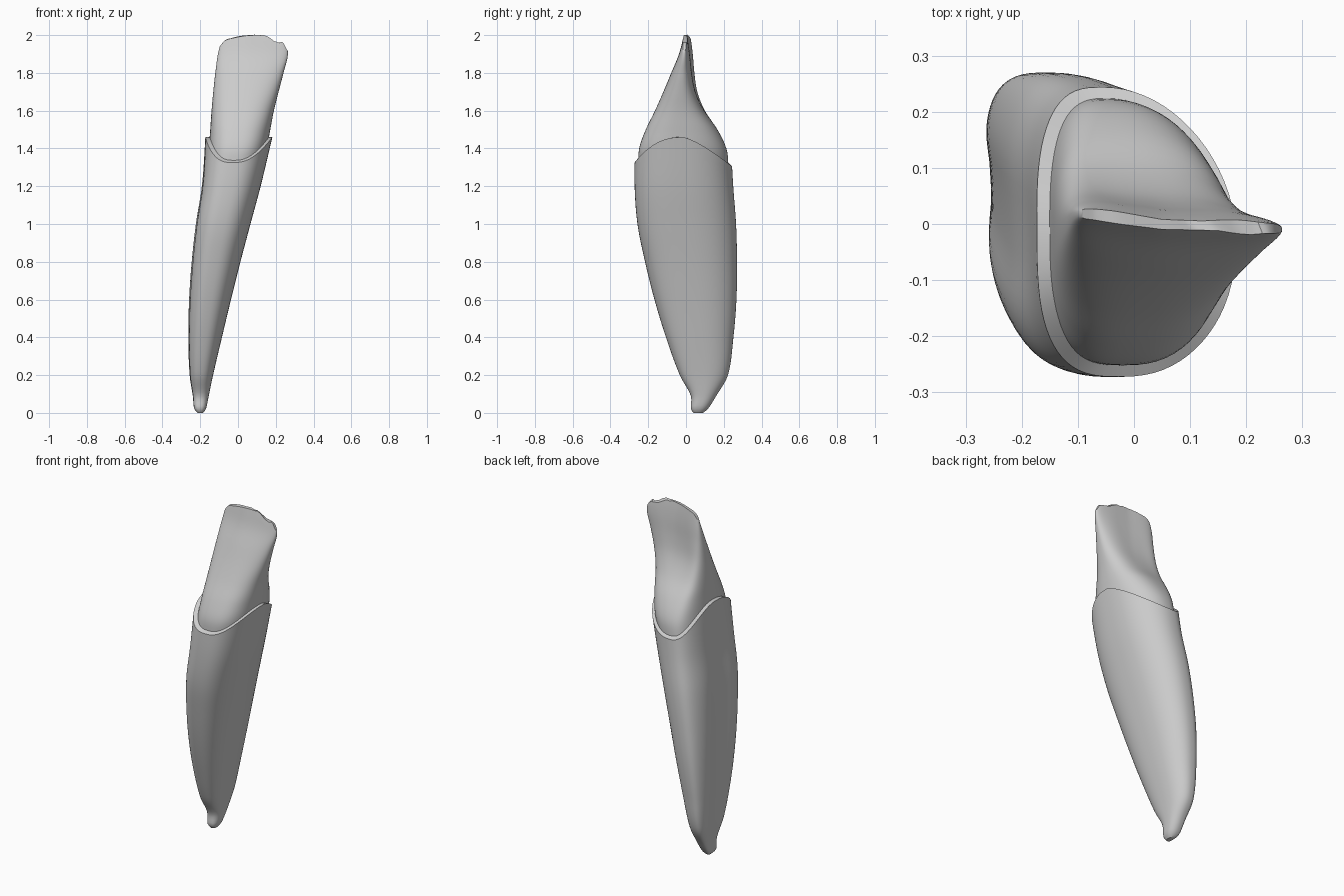
import bpy, bmesh, math, random

random.seed(4)
cube = bpy.data.objects.get("Cube")
if cube:
    bpy.data.objects.remove(cube)

SIDES = 72
ANGLES = [2 * math.pi * i / SIDES for i in range(SIDES)]

# Each row: height, min x, max x, min y, max y
ROOT = [
    (0, -.215, -.185, .04, .09), (.02, -.232, -.17, .026, .115),
    (.09, -.241, -.155, .026, .16), (.2, -.259, -.132, -.033, .222),
    (.4, -.268, -.085, -.106, .251), (.6, -.265, -.037, -.167, .267),
    (.8, -.252, .013, -.217, .27), (1, -.23, .066, -.257, .265),
    (1.2, -.197, .12, -.272, .25), (1.46, -.173, .182, -.27, .236),
]
CROWN = [
    (1.3, -.163, .122, -.252, .225), (1.4, -.155, .152, -.248, .217),
    (1.5, -.147, .171, -.213, .18), (1.6, -.14, .19, -.165, .12),
    (1.7, -.131, .215, -.12, .075), (1.8, -.12, .241, -.078, .048),
    (1.9, -.106, .264, -.036, .028), (2, -.08, .25, -.009, .008),
]
# Cutting edge height along the width fraction
EDGE = [(0, 1.94), (.06, 1.97), (.2, 1.985), (.42, 2), (.6, 2),
        (.68, 1.985), (.8, 1.966), (.93, 1.96), (1, 1.915)]


def sample(rows, h):
    """Smoothly interpolate the table at h."""
    h = min(max(h, rows[0][0]), rows[-1][0])
    k = 0
    while k < len(rows) - 2 and h > rows[k + 1][0]:
        k += 1
    a, b = rows[k], rows[k + 1]
    before, after = rows[max(k - 1, 0)], rows[min(k + 2, len(rows) - 1)]
    step = b[0] - a[0]
    t = (h - a[0]) / step
    out = []
    for c in range(1, len(a)):
        m0 = (b[c] - before[c]) / (b[0] - before[0]) * step
        m1 = (after[c] - a[c]) / (after[0] - a[0]) * step
        d = b[c] - a[c]
        out.append(a[c] + t * (m0 + t * (3 * d - 2 * m0 - m1 + t * (m0 + m1 - 2 * d))))
    return out


def power(v, e):
    return math.copysign(abs(v) ** e, v)


def outline(rows, ang, z):
    """Rounded D section: flatter on the -x side, fuller on the front."""
    x0, x1, y0, y1 = sample(rows, z)
    c, s = math.cos(ang), math.sin(ang)
    mid = x0 + (.43 - .04 * s) * (x1 - x0)
    if c < 0:
        e = .72 - (.12 * max(0, 1.2 - z) if s > 0 else 0)
    else:
        e = .95 if s > 0 else .78
    x = mid + power(c, e) * ((x1 - mid) if c > 0 else (mid - x0))
    y = (y0 + y1) / 2 + power(s, e) * (y1 - y0) / 2
    return x, y


def rim(ang):
    """Scalloped border between root and crown."""
    s = math.sin(ang)
    return 1.46 - (.155 * s ** 1.3 if s > 0 else .135 * (-s) ** 1.9)


def root_point(ang, t):
    z = t * rim(ang)
    x, y = outline(ROOT, ang, z)
    if math.cos(ang) < 0:  # shallow groove down the side
        depth = .018 * math.sin(math.pi * t)
        x += depth * math.exp(-((math.sin(ang) + .08) / .3) ** 2)
    return x, y, z


def crown_point(ang, t):
    start = rim(ang) + .012 * abs(math.sin(ang))
    c, s = math.cos(ang), math.sin(ang)
    width = .4 + (.6 if c > 0 else .4) * c
    z = start + t * (sample(EDGE, width)[0] - start)
    x, y = outline(CROWN, ang, z)
    blade = max(0, (z - 1.5) / .5)
    # Cutting edge curls back at one end
    y += blade * (.16 * max(0, .05 - x) - .03 * max(0, x - .05))
    if s > 0:  # hollow on the back
        y -= .025 * s ** 4 * math.sin(math.pi * t) ** 2
    return x, y, z


def ring(bm, func, t):
    return [bm.verts.new(func(a, t)) for a in ANGLES]


def bridge(bm, low, high):
    for i in range(SIDES):
        j = (i + 1) % SIDES
        bm.faces.new((low[i], low[j], high[j], high[i]))


def loft(bm, func, steps):
    rings = [ring(bm, func, t) for t in steps]
    for low, high in zip(rings, rings[1:]):
        bridge(bm, low, high)
    return rings


def finish(bm, name, mat):
    bmesh.ops.recalc_face_normals(bm, faces=bm.faces)
    mesh = bpy.data.meshes.new(name)
    bm.to_mesh(mesh)
    bm.free()
    mesh.materials.append(mat)
    obj = bpy.data.objects.new(name, mesh)
    bpy.context.collection.objects.link(obj)
    bpy.ops.object.select_all(action='DESELECT')
    obj.select_set(True)
    bpy.context.view_layer.objects.active = obj
    bpy.ops.object.shade_smooth_by_angle(angle=math.radians(40))


grey = bpy.data.materials.new("plain grey")
grey.use_nodes = True
colour = (.6, .6, .6, 1)
grey.diffuse_color = colour
grey.node_tree.nodes["Principled BSDF"].inputs["Base Color"].default_value = colour

# Root with a narrow ledge around its upper border
bm = bmesh.new()
rings = loft(bm, root_point, [(i / 48) ** 1.3 for i in range(49)])
bm.faces.new(rings[0][::-1])
bridge(bm, rings[-1], ring(bm, crown_point, 0))
finish(bm, "root", grey)

# Crown narrowing to a worn cutting edge
bm = bmesh.new()
top = loft(bm, crown_point, [i / 32 for i in range(33)])[-1]
for v in top:
    v.co.z -= random.uniform(0, .007) * (v.co.x > .1)
half = SIDES // 2
for i in range(half):
    corners = [top[i], top[i + 1], top[(SIDES - i - 1) % SIDES], top[-i % SIDES]]
    bm.faces.new(list(dict.fromkeys(corners)))
finish(bm, "crown", grey)
